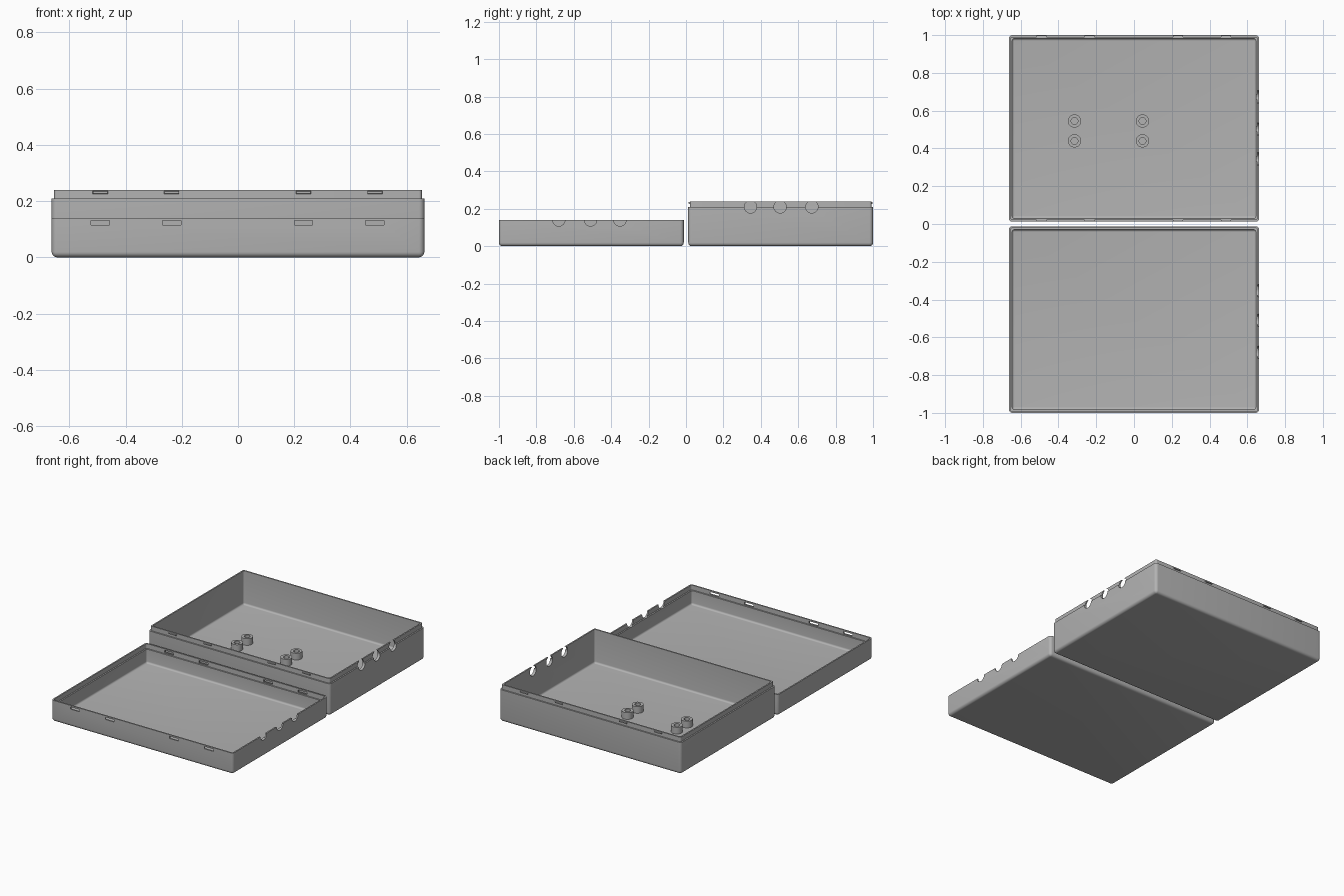
import bpy, bmesh, math
from mathutils import Matrix, Vector

if "Cube" in bpy.data.objects:
    bpy.data.objects.remove(bpy.data.objects["Cube"])

HX, HY = 0.663, 0.494        # half sizes of each tray
WALL, LIP, R = 0.018, 0.009, 0.019
CLIP_X = (-0.49, -0.236, 0.233, 0.487)

grey = bpy.data.materials.new("plastic grey")
grey.diffuse_color = (0.45, 0.45, 0.45, 1)
grey.use_nodes = True
grey.node_tree.nodes["Principled BSDF"].inputs["Base Color"].default_value = grey.diffuse_color


def add_object(name, bm, smooth=True):
    bmesh.ops.recalc_face_normals(bm, faces=bm.faces)
    me = bpy.data.meshes.new(name)
    bm.to_mesh(me)
    bm.free()
    me.materials.append(grey)
    ob = bpy.data.objects.new(name, me)
    bpy.context.collection.objects.link(ob)
    bpy.ops.object.select_all(action='DESELECT')
    bpy.context.view_layer.objects.active = ob
    ob.select_set(True)
    if smooth:
        bpy.ops.object.shade_smooth_by_angle(angle=math.radians(35))
    return ob


def ring(bm, cy, inset, z, rad, seg=5):
    """Rounded rectangle loop of vertices."""
    rad = max(rad, 0.001)
    a, b = HX - inset - rad, HY - inset - rad
    verts = []
    for k, (sx, sy) in enumerate(((1, 1), (-1, 1), (-1, -1), (1, -1))):
        for i in range(seg + 1):
            t = math.pi / 2 * (k + i / seg)
            verts.append(bm.verts.new((sx * a + rad * math.cos(t),
                                       cy + sy * b + rad * math.sin(t), z)))
    return verts


def tray(name, cy, rim):
    """Open tray: rounded outside, given rim steps, filleted inside."""
    angles = [math.pi / 2 * i / 5 for i in range(6)]
    prof = [(R - R * math.sin(t), R - R * math.cos(t), R * math.sin(t)) for t in angles]
    prof += rim
    f = 0.012
    prof += [(WALL + f - f * math.cos(t), WALL + f - f * math.sin(t), f * math.cos(t))
             for t in angles]
    bm = bmesh.new()
    loops = [ring(bm, cy, *p) for p in prof]
    for lo, hi in zip(loops, loops[1:]):
        n = len(lo)
        for i in range(n):
            j = (i + 1) % n
            bm.faces.new((lo[i], lo[j], hi[j], hi[i]))
    bm.faces.new(loops[0])
    bm.faces.new(loops[-1])
    return add_object(name, bm)


def box(bm, c, size):
    m = Matrix.Translation(c) @ Matrix.Diagonal((*size, 1))
    return bmesh.ops.create_cube(bm, size=1, matrix=m)["verts"]


def cut(ob, bm):
    cutter = add_object("cutter", bm, False)
    cutter.hide_render = True
    mod = ob.modifiers.new("cut", 'BOOLEAN')
    mod.operation, mod.solver, mod.object = 'DIFFERENCE', 'EXACT', cutter
    bpy.ops.object.select_all(action='DESELECT')
    bpy.context.view_layer.objects.active = ob
    ob.select_set(True)
    bpy.ops.object.modifier_apply(modifier=mod.name)
    bpy.data.objects.remove(cutter)
    bpy.ops.object.shade_smooth_by_angle(angle=math.radians(35))


def cable_holes(bm, ys, z):
    for y in ys:
        m = Matrix.Translation((HX, y, z)) @ Matrix.Rotation(math.pi / 2, 4, 'Y')
        bmesh.ops.create_cone(bm, cap_ends=True, segments=32, radius1=0.033,
                              radius2=0.033, depth=0.1, matrix=m)


# Base tray with a raised lip and cable holes
BY = 1 - HY
base = tray("base_tray", BY, [(0, 0.21, R), (LIP, 0.21, R - LIP),
                              (LIP, 0.24, R - LIP), (WALL, 0.24, 0.012)])
bm = bmesh.new()
cable_holes(bm, (0.345, 0.503, 0.673), 0.21)
cut(base, bm)

# Lid tray with a recessed rim, cable holes and clip slots
LY = HY - 1
lid = tray("lid_tray", LY, [(0, 0.14, R), (LIP, 0.14, R - LIP),
                            (LIP, 0.109, R - LIP), (WALL, 0.109, 0.012)])
bm = bmesh.new()
cable_holes(bm, (-0.68, -0.51, -0.353), 0.14)
for x in CLIP_X:
    for s in (-1, 1):
        box(bm, (x, LY + s * (HY - 0.003), 0.123), (0.065, 0.02, 0.015))
cut(lid, bm)

# Snap clips along the lip, tapered outward
bm = bmesh.new()
for x in CLIP_X:
    for s in (-1, 1):
        face = BY + s * (HY - LIP)
        c = Vector((x, face + s * 0.002, 0.231))
        for v in box(bm, c, (0.055, 0.01, 0.013)):
            if (v.co.y - c.y) * s > 0:
                v.co.x = x + (v.co.x - x) * 0.93
                v.co.z = c.z + (v.co.z - c.z) * 0.6
add_object("snap_clips", bm, False)

# Hollow screw posts on the base floor
for i, x in enumerate((-0.315, 0.045)):
    for j, y in enumerate((0.44, 0.545)):
        bm = bmesh.new()
        n, loops = 32, []
        for r, z in ((0.035, 0.015), (0.035, 0.062), (0.018, 0.062), (0.018, 0.0185)):
            loops.append([bm.verts.new((x + r * math.cos(2 * math.pi * k / n),
                                        y + r * math.sin(2 * math.pi * k / n), z))
                          for k in range(n)])
        for lo, hi in zip(loops, loops[1:]):
            for k in range(n):
                m = (k + 1) % n
                bm.faces.new((lo[k], lo[m], hi[m], hi[k]))
        bm.faces.new(loops[0])
        bm.faces.new(loops[-1])
        add_object(f"screw_post_{i}_{j}", bm)
